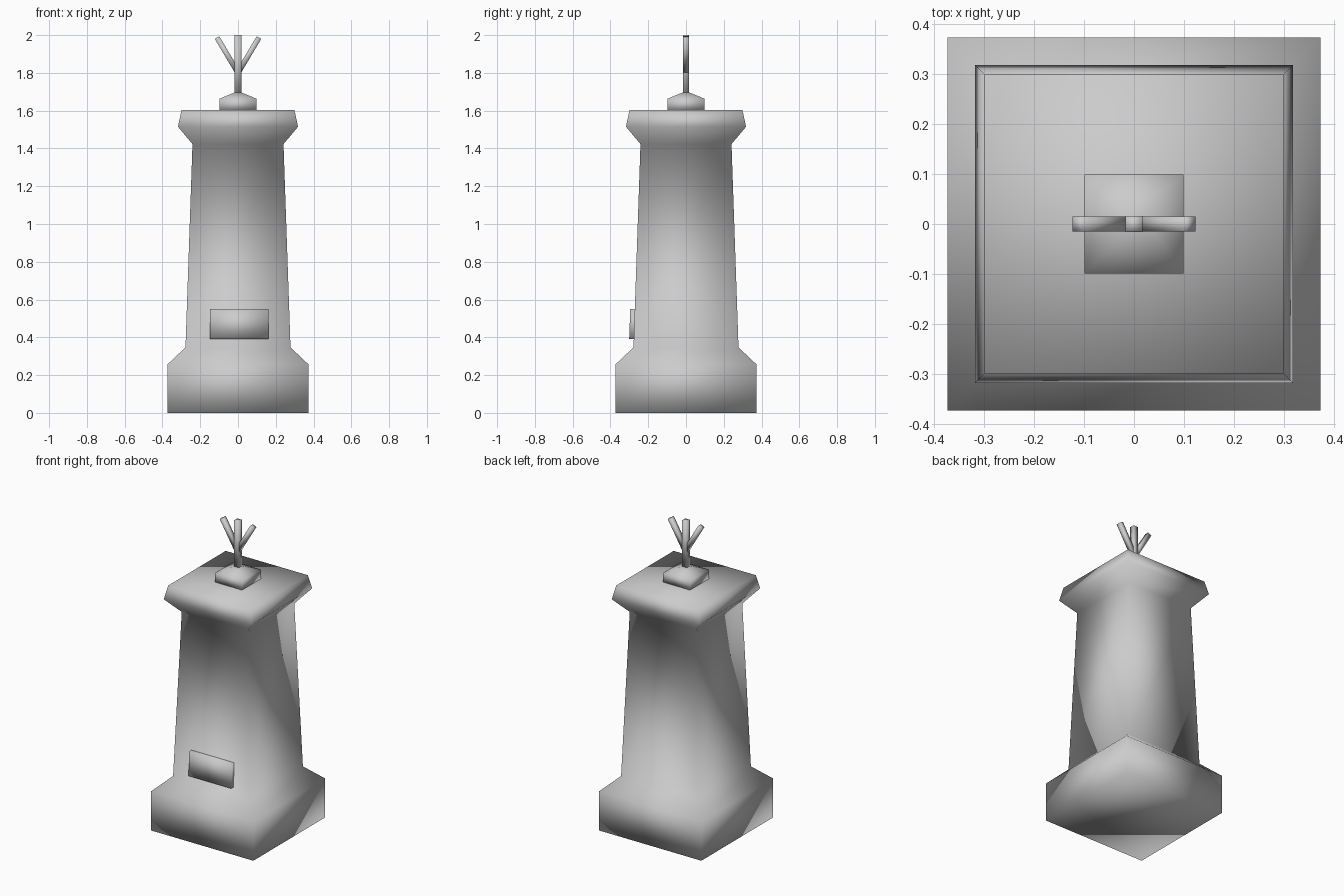
import bpy, bmesh
from mathutils import Vector, Matrix

if "Cube" in bpy.data.objects:
    bpy.data.objects.remove(bpy.data.objects["Cube"])


def finish(name, bm):
    bmesh.ops.recalc_face_normals(bm, faces=bm.faces)
    mesh = bpy.data.meshes.new(name)
    bm.to_mesh(mesh)
    bm.free()
    for p in mesh.polygons:
        p.use_smooth = True
    obj = bpy.data.objects.new(name, mesh)
    bpy.context.collection.objects.link(obj)
    return obj


def square_loft(name, profile):
    """Stack square rings given as (half width, z) and cap both ends."""
    bm = bmesh.new()
    rings = [[bm.verts.new((sx * w, sy * w, z))
              for sx, sy in ((-1, -1), (1, -1), (1, 1), (-1, 1))]
             for w, z in profile]
    for a, b in zip(rings, rings[1:]):
        for i in range(4):
            j = (i + 1) % 4
            bm.faces.new((a[i], a[j], b[j], b[i]))
    bm.faces.new(rings[0][::-1])
    bm.faces.new(rings[-1])
    return finish(name, bm)


def box(name, size, matrix):
    bm = bmesh.new()
    bmesh.ops.create_cube(bm, size=1, matrix=matrix @ Matrix.Diagonal((*size, 1)))
    return finish(name, bm)


def bar(name, start, end, width, depth):
    """Rectangular bar running between two points in the xz plane."""
    start, end = Vector(start), Vector(end)
    d = end - start
    rot = Vector((0, 0, 1)).rotation_difference(d).to_matrix().to_4x4()
    return box(name, (width, depth, d.length),
               Matrix.Translation((start + end) / 2) @ rot)


# Tapered pillar with plinth and flared collar
square_loft("pillar", [(0.373, 0), (0.373, 0.257), (0.278, 0.347),
                       (0.241, 1.423), (0.318, 1.515), (0.299, 1.603)])

# Small pyramid-topped block on the cap
square_loft("finial_base", [(0.099, 1.60), (0.099, 1.663), (0.016, 1.697)])

# Three-pronged finial
bar("finial_stem", (0, 0, 1.68), (0, 0, 2.0), 0.035, 0.033)
for side, label in ((-1, "left"), (1, "right")):
    bar("finial_prong_" + label, (0, 0, 1.80), (side * 0.111, 0, 1.987), 0.028, 0.030)

# Plate lying against the sloped front wall
tilt = Matrix.Rotation(-0.036, 4, 'X')
box("front_plate", (0.31, 0.05, 0.16), Matrix.Translation((0.006, -0.273, 0.47)) @ tilt)
